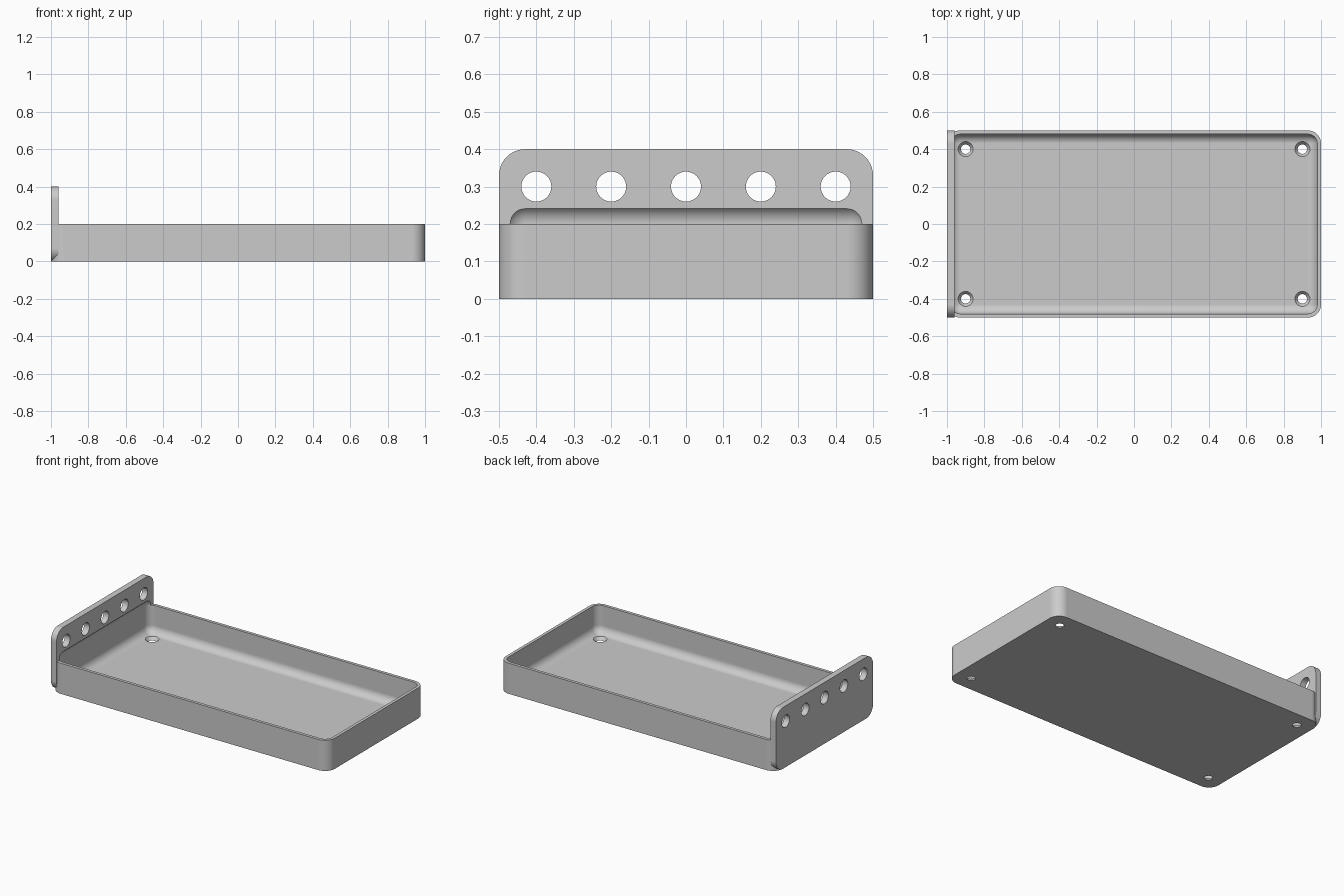
import bpy, bmesh
from math import pi
from mathutils import Matrix, Vector

cube = bpy.data.objects.get("Cube")
if cube:
    bpy.data.objects.remove(cube, do_unlink=True)

WALL = 0.02          # tray wall and floor
RADIUS = 0.07        # outer corner radius
INNER = RADIUS - WALL


def finish(name, bm):
    bmesh.ops.recalc_face_normals(bm, faces=bm.faces)
    mesh = bpy.data.meshes.new(name)
    bm.to_mesh(mesh)
    bm.free()
    obj = bpy.data.objects.new(name, mesh)
    bpy.context.collection.objects.link(obj)
    return obj


def rounded_box(name, low, high, radius, axis=None):
    """Box with the edges along one axis rounded, or all edges if axis is None."""
    low, high = Vector(low), Vector(high)
    bm = bmesh.new()
    bmesh.ops.create_cube(bm, size=1)
    bmesh.ops.scale(bm, vec=high - low, verts=bm.verts)
    bmesh.ops.translate(bm, vec=(low + high) / 2, verts=bm.verts)
    edges = [e for e in bm.edges if axis is None
             or abs(e.verts[0].co[axis] - e.verts[1].co[axis]) > 1e-4]
    bmesh.ops.bevel(bm, geom=edges, offset=radius, segments=10,
                    profile=0.5, affect='EDGES')
    return finish(name, bm)


def boolean(target, tool, operation):
    mod = target.modifiers.new(operation.title(), 'BOOLEAN')
    mod.operation, mod.solver, mod.object = operation, 'EXACT', tool
    bpy.context.view_layer.objects.active = target
    bpy.ops.object.modifier_apply(modifier=mod.name)
    bpy.data.objects.remove(tool, do_unlink=True)


# Tray body and the upright mounting plate at its right end
tray = rounded_box("tray_with_mounting_plate", (-1, -0.5, 0), (1, 0.5, 0.2), RADIUS, axis=2)
plate = rounded_box("mounting_plate", (-1, -0.5, 0), (-0.96, 0.5, 0.4), RADIUS, axis=0)
boolean(tray, plate, 'UNION')

# Filleted cavity, which also hollows the foot of the plate
cavity = rounded_box("cavity_cutter", (-1 + WALL, -0.5 + WALL, WALL),
                     (1 - WALL, 0.5 - WALL, 0.251), INNER)
cavity.hide_render = True
boolean(tray, cavity, 'DIFFERENCE')

# Round holes in the plate and countersunk holes in the floor
bm = bmesh.new()
for i in range(-2, 3):
    bmesh.ops.create_cone(bm, cap_ends=True, segments=48, radius1=0.04, radius2=0.04, depth=0.2,
                          matrix=Matrix.Translation((-0.98, i * 0.2, 0.3)) @ Matrix.Rotation(pi / 2, 4, 'Y'))
for x in (-0.9, 0.9):
    for y in (-0.4, 0.4):
        bmesh.ops.create_cone(bm, cap_ends=True, segments=48, radius1=0.0175, radius2=0.0475,
                              depth=0.04, matrix=Matrix.Translation((x, y, 0.01)))
holes = finish("hole_cutter", bm)
holes.hide_render = True
boolean(tray, holes, 'DIFFERENCE')

# Single grey finish
grey = bpy.data.materials.new("light_grey")
grey.use_nodes = True
colour = (0.6, 0.6, 0.6, 1)
grey.diffuse_color = colour
grey.node_tree.nodes["Principled BSDF"].inputs["Base Color"].default_value = colour
tray.data.materials.clear()
tray.data.materials.append(grey)
for face in tray.data.polygons:
    face.material_index = 0

# Smooth fillets with sharp rims
bpy.ops.object.select_all(action='DESELECT')
tray.select_set(True)
bpy.context.view_layer.objects.active = tray
bpy.ops.object.shade_smooth_by_angle(angle=pi / 6)
weighted = tray.modifiers.new("Weighted normals", 'WEIGHTED_NORMAL')
weighted.keep_sharp = True
